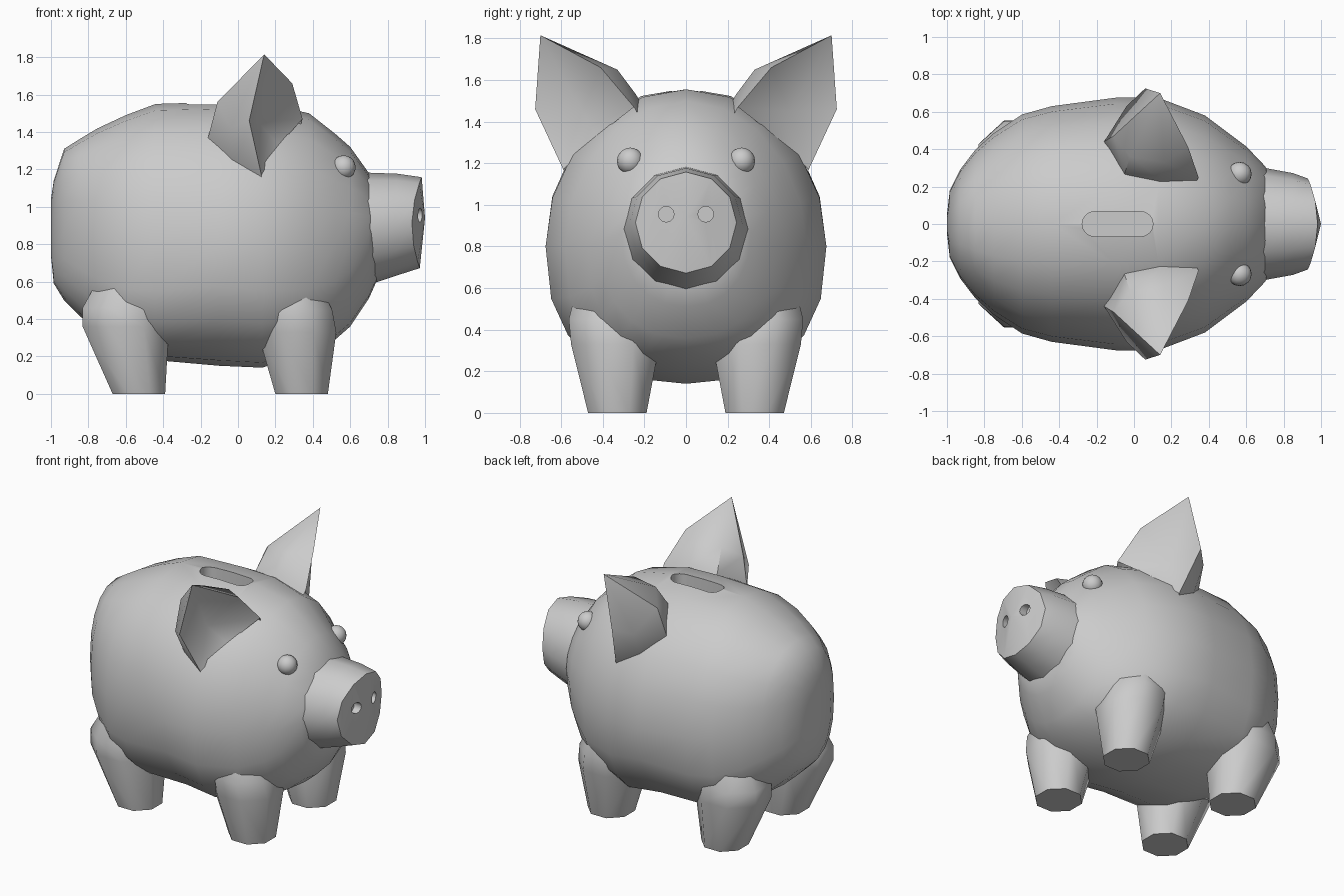
import bpy, bmesh
from math import sin, cos, pi, radians

if "Cube" in bpy.data.objects:
    bpy.data.objects.remove(bpy.data.objects["Cube"])


def finish(name, bm, angle=40, mirror=False):
    bmesh.ops.recalc_face_normals(bm, faces=bm.faces[:])
    me = bpy.data.meshes.new(name)
    bm.to_mesh(me)
    bm.free()
    ob = bpy.data.objects.new(name, me)
    bpy.context.collection.objects.link(ob)
    smooth(ob, angle)
    if mirror:
        m = ob.modifiers.new("mirror", 'MIRROR')
        m.use_axis = (False, True, False)
    return ob


def activate(ob):
    bpy.ops.object.select_all(action='DESELECT')
    ob.select_set(True)
    bpy.context.view_layer.objects.active = ob


def smooth(ob, angle=40):
    activate(ob)
    bpy.ops.object.shade_smooth_by_angle(angle=radians(angle))


def loft(rings, end_cap=True):
    bm = bmesh.new()
    vs = [[bm.verts.new(p) for p in r] for r in rings]
    n = len(vs[0])
    for a, b in zip(vs, vs[1:]):
        for i in range(n):
            j = (i + 1) % n
            bm.faces.new((a[i], a[j], b[j], b[i]))
    bm.faces.new(vs[0])
    if end_cap:
        bm.faces.new(vs[-1])
    return bm, vs


def cut(ob, cutter):
    m = ob.modifiers.new("cut", 'BOOLEAN')
    m.operation, m.solver, m.object = 'DIFFERENCE', 'EXACT', cutter
    activate(ob)
    bpy.ops.object.modifier_apply(modifier=m.name)
    bpy.data.objects.remove(cutter)


# Body: rings along x (x, bottom, top, half width, widest z, upper and lower roundness)
stations = [
    (-1.0, .74, 1.04, .05, .90, .9, .9), (-.985, .59, 1.14, .18, .88, .9, .85),
    (-.93, .50, 1.31, .29, .87, .85, .8), (-.85, .42, 1.36, .395, .85, .87, .75),
    (-.75, .33, 1.42, .485, .83, .9, .70), (-.60, .25, 1.49, .585, .82, .93, .66),
    (-.44, .18, 1.55, .63, .81, .95, .74), (-.10, .15, 1.56, .675, .80, .98, .90),
    (.13, .14, 1.555, .675, .80, 1.0, .82), (.38, .22, 1.50, .58, .80, 1.02, .74),
    (.52, .29, 1.39, .475, .80, 1.05, .80), (.60, .36, 1.32, .415, .82, 1.05, .88),
    (.70, .51, 1.18, .31, .86, 1.05, .92), (.74, .60, 1.06, .25, .88, 1, 1),
]
rings = []
for x, zb, zt, w, wz, eu, el in stations:
    ring = []
    for i in range(20):
        s, c = sin(2 * pi * i / 20), cos(2 * pi * i / 20)
        e = eu if c > 0 else el
        y = w * abs(s) ** e * (1 if s >= 0 else -1)
        h = (zt - wz) * abs(c) ** e if c > 0 else -(wz - zb) * abs(c) ** e
        ring.append((x, y, wz + h))
    rings.append(ring)
body = finish("body", loft(rings)[0])

# Coin slot: stadium-shaped recess in the back
slot = []
for cx, a0 in ((.035, -90), (-.21, 90)):
    for i in range(9):
        a = radians(a0 + 22.5 * i)
        slot.append((cx + .067 * cos(a), .067 * sin(a)))
slot_cutter = finish("slot_cutter", loft([[(x, y, z) for x, y in slot] for z in (1.46, 1.7)])[0])
cut(body, slot_cutter)
smooth(body)

# Snout: 12-sided tube with an end bowed sideways
rings = []
for x, zc, r in ((.68, .88, .303), (.85, .905, .272), (None, .915, .243)):
    ring = []
    for i in range(12):
        y, z = r * sin(2 * pi * i / 12), zc + r * cos(2 * pi * i / 12)
        ring.append((x if x else .995 - 1.1 * y * y - .3 * (z - .95) ** 2, y, z))
    rings.append(ring)
bm, vs = loft(rings, end_cap=False)
e = vs[-1]
nose = bm.verts.new((1.0, 0, .94))
for i in (1, 11):  # upright strips, left and right of the middle
    low, out, out_low = (6 - i) % 12, (2 if i == 1 else 10), (4 if i == 1 else 8)
    bm.faces.new((e[0], e[i], nose))
    bm.faces.new((e[i], e[low], nose))
    bm.faces.new((e[low], e[6], nose))
    bm.faces.new((e[i], e[out], e[out_low], e[low]))
bm.faces.new((e[2], e[3], e[4]))
bm.faces.new((e[8], e[9], e[10]))
snout = finish("snout", bm)

# Nostrils
for side in (-1, 1):
    hole = [[(x, side * .095 + .038 * cos(2 * pi * i / 12), .955 + .038 * sin(2 * pi * i / 12))
             for i in range(12)] for x in (.93, 1.1)]
    cut(snout, finish("nostril_cutter", loft(hole)[0]))
smooth(snout)


# Legs: 8-sided tapered stubs that lean into the body, open where they meet it
# (x, y, z, x radius, y radius)
def leg(name, sections):
    rings = [[(x + rx * cos(pi * (2 * i + 1) / 8), y + ry * sin(pi * (2 * i + 1) / 8), z)
              for i in range(8)] for x, y, z, rx, ry in sections]
    finish(name, loft(rings, end_cap=False)[0], 48, mirror=True)


leg("front_legs", [(.34, .33, 0, .152, .152), (.315, .34, .33, .228, .23),
                   (.30, .36, .45, .22, .22), (.28, .36, .56, .18, .19)])
leg("rear_legs", [(-.53, .33, 0, .152, .152), (-.60, .34, .36, .25, .23),
                  (-.60, .34, .46, .25, .225), (-.58, .33, .58, .20, .20)])

# Ears: cupped shells opening forward and outward
base = [(.345, .25, 1.47), (.14, .24, 1.53), (-.05, .27, 1.50),
        (-.16, .44, 1.37), (-.03, .54, 1.24), (.125, .59, 1.17)]
mid = [(.29, .41, 1.66), (.16, .33, 1.65), (-.02, .36, 1.64),
       (-.11, .47, 1.56), (-.04, .63, 1.42), (.06, .725, 1.46)]
root = [(x * .9 + .01, y - .05, z - .09) for x, y, z in base]
bm = bmesh.new()
r, b, m = [[bm.verts.new(p) for p in ring] for ring in (root, base, mid)]
tip = bm.verts.new((.14, .70, 1.815))
deep = bm.verts.new((.11, .50, 1.45))
lip = bm.verts.new((.22, .43, 1.33))
for j in range(5):
    bm.faces.new((r[j], r[j + 1], b[j + 1], b[j]))
    bm.faces.new((b[j], b[j + 1], m[j + 1], m[j]))
    bm.faces.new((m[j], m[j + 1], tip))
opening = [tip, m[0], b[0], lip, b[5], m[5]]
for j in range(6):
    bm.faces.new((opening[j], opening[(j + 1) % 6], deep))
finish("ears", bm, 45, mirror=True)

# Eyes
bm = bmesh.new()
bmesh.ops.create_uvsphere(bm, u_segments=16, v_segments=10, radius=.064)
bmesh.ops.translate(bm, verts=bm.verts[:], vec=(.565, .268, 1.211))
finish("eyes", bm, 60, mirror=True)
